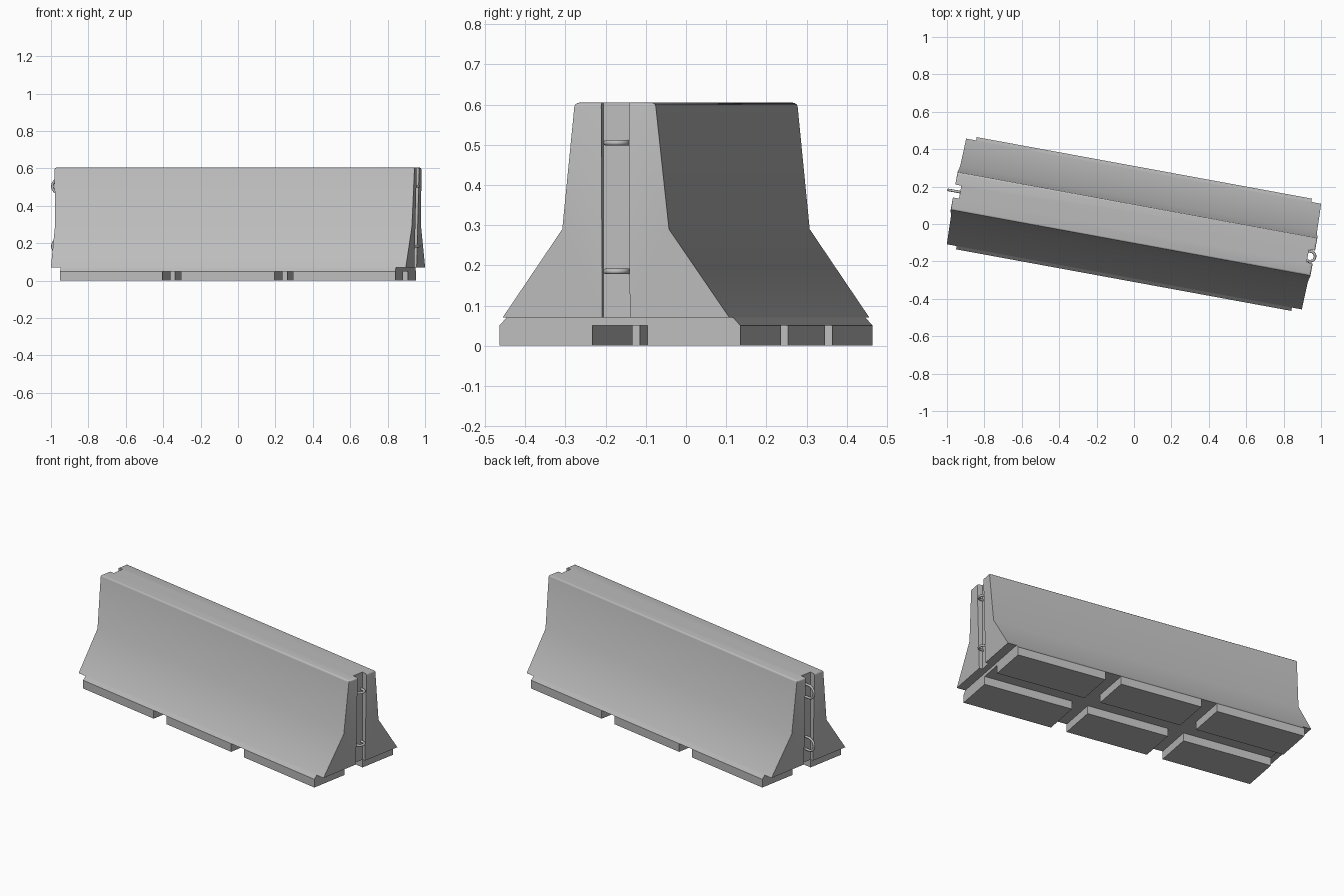
import bpy, bmesh, math
from mathutils import Matrix

cube = bpy.data.objects.get("Cube")
if cube:
    bpy.data.objects.remove(cube, do_unlink=True)

TURN = math.radians(-10.4)   # the barrier stands at a slight angle

concrete = bpy.data.materials.new("concrete grey")
concrete.use_nodes = True
COLOUR = (0.5, 0.5, 0.5, 1)
concrete.diffuse_color = COLOUR
concrete.node_tree.nodes["Principled BSDF"].inputs["Base Color"].default_value = COLOUR


def add_object(name, data):
    obj = bpy.data.objects.new(name, data)
    bpy.context.collection.objects.link(obj)
    obj.rotation_euler.z = TURN
    obj.data.materials.append(concrete)
    return obj


def activate(obj):
    bpy.ops.object.select_all(action='DESELECT')
    obj.select_set(True)
    bpy.context.view_layer.objects.active = obj


def extrusion(name, half_profile, end_at, bevel_top=0):
    """Mirror a (y, z) half profile and sweep it along x; end_at(z) is the half length."""
    ring = half_profile + [(-y, z) for y, z in reversed(half_profile)]
    bm = bmesh.new()
    ends = [[bm.verts.new((s * end_at(z), y, z)) for y, z in ring] for s in (-1, 1)]
    for loop in ends:
        bm.faces.new(loop)
    for i in range(len(ring)):
        j = (i + 1) % len(ring)
        bm.faces.new((ends[0][i], ends[0][j], ends[1][j], ends[1][i]))
    bmesh.ops.recalc_face_normals(bm, faces=bm.faces)
    if bevel_top:
        top = max(v.co.z for v in bm.verts)
        edges = [e for e in bm.edges if all(v.co.z > top - 0.001 for v in e.verts)]
        bmesh.ops.bevel(bm, geom=edges, offset=bevel_top, segments=3,
                        profile=0.5, affect='EDGES')
    mesh = bpy.data.meshes.new(name)
    bm.to_mesh(mesh)
    bm.free()
    return add_object(name, mesh)


def cut_box(target, centre, size):
    """Subtract a box, given in the barrier's own axes."""
    bm = bmesh.new()
    bmesh.ops.create_cube(bm, size=1,
                          matrix=Matrix.Translation(centre) @ Matrix.Diagonal((*size, 1)))
    mesh = bpy.data.meshes.new("cutter")
    bm.to_mesh(mesh)
    bm.free()
    cutter = add_object("cutter", mesh)
    cutter.hide_render = True
    mod = target.modifiers.new("cut", 'BOOLEAN')
    mod.operation, mod.solver, mod.object = 'DIFFERENCE', 'EXACT', cutter
    activate(target)
    bpy.ops.object.modifier_apply(modifier=mod.name)
    bpy.data.objects.remove(cutter, do_unlink=True)


def smooth(obj):
    activate(obj)
    bpy.ops.object.shade_smooth_by_angle(angle=math.radians(40))


# Sloped wall with rounded top and a connector slot in each end
wall = extrusion("barrier_wall", [(0.287, 0.07), (0.135, 0.29), (0.102, 0.605)],
                 lambda z: 0.963 + 0.025 * z, bevel_top=0.01)
for side in (-1, 1):
    cut_box(wall, (side * 1.02, 0, 0.35), (0.15, 0.07, 0.7))
smooth(wall)

# Shorter foot with drainage and lifting channels underneath
foot = extrusion("barrier_foot", [(0.305, 0), (0.305, 0.05), (0.287, 0.07)],
                 lambda z: 0.911)
cut_box(foot, (0, 0, 0), (2, 0.14, 0.1))
for side in (-1, 1):
    cut_box(foot, (side * 0.305, 0, 0), (0.1, 1, 0.1))
smooth(foot)


# Steel connector loops: flat on the left end, upright on the right end
def connector_loop(name, side, centre_x, radius, z, upright):
    curve = bpy.data.curves.new(name, 'CURVE')
    curve.dimensions = '3D'
    curve.bevel_depth = 0.007
    curve.bevel_resolution = 3
    arc = [math.pi * (i / 12 - 0.5) for i in range(13)]
    path = [(centre_x + radius * math.cos(a), radius * math.sin(a)) for a in arc]
    path = [(0.93, -radius)] + path + [(0.93, radius)]
    spline = curve.splines.new('POLY')
    spline.points.add(len(path) - 1)
    for point, (x, across) in zip(spline.points, path):
        y, dz = (0, across) if upright else (across, 0)
        point.co = (side * x, y, z + dz, 1)
    spline.use_smooth = True
    add_object(name, curve)


for label, z in (("lower", 0.185), ("upper", 0.505)):
    connector_loop(label + "_left_loop", 1, 0.958, 0.026, z, False)
    connector_loop(label + "_right_loop", -1, 0.971, 0.038, z, True)
